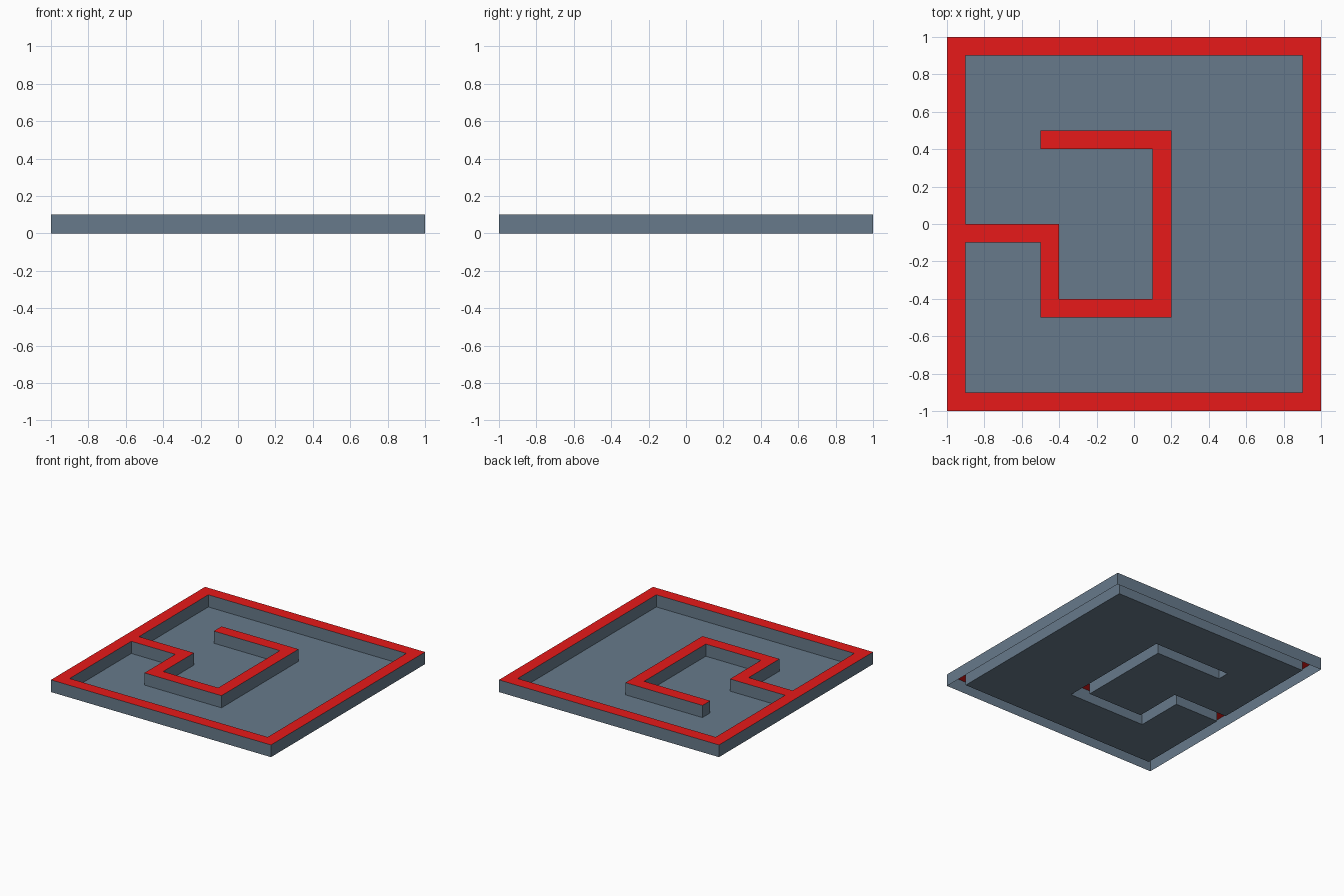
import bpy, bmesh

if "Cube" in bpy.data.objects:
    bpy.data.objects.remove(bpy.data.objects["Cube"])

CELL, COUNT, HEIGHT = 0.1, 20, 0.1

# Wall strips on the cell grid: x0, x1, y0, y1
WALLS = [
    (-1, 1, -1, -0.9), (-1, 1, 0.9, 1),          # front and back rim
    (-1, -0.9, -1, 1), (0.9, 1, -1, 1),          # left and right rim
    (-0.9, -0.4, -0.1, 0), (-0.5, -0.4, -0.5, 0),  # entry step
    (-0.5, 0.2, -0.5, -0.4), (0.1, 0.2, -0.5, 0.5), (-0.5, 0.2, 0.4, 0.5),  # hook
]


def is_wall(face):
    c = face.calc_center_median()
    return any(x0 < c.x < x1 and y0 < c.y < y1 for x0, x1, y0, y1 in WALLS)


# Flat sheet of square cells
bm = bmesh.new()
grid = [[bm.verts.new((-1 + i * CELL, -1 + j * CELL, 0)) for j in range(COUNT + 1)]
        for i in range(COUNT + 1)]
for i in range(COUNT):
    for j in range(COUNT):
        bm.faces.new((grid[i][j], grid[i + 1][j], grid[i + 1][j + 1], grid[i][j + 1]))

# Raise wall cells out of the sheet, leaving them hollow underneath
bm.normal_update()
cells = [f for f in bm.faces if is_wall(f)]
raised = bmesh.ops.extrude_face_region(bm, geom=cells)["geom"]
bmesh.ops.translate(bm, vec=(0, 0, HEIGHT),
                    verts=[g for g in raised if isinstance(g, bmesh.types.BMVert)])
leftover = [f for f in bm.faces if is_wall(f) and all(v.co.z < 0.01 for v in f.verts)]
if leftover:
    bmesh.ops.delete(bm, geom=leftover, context='FACES')

# Red wall tops
for f in bm.faces:
    f.material_index = int(all(v.co.z > HEIGHT / 2 for v in f.verts))

mesh = bpy.data.meshes.new("maze_tray")
bm.to_mesh(mesh)
bm.free()
grey = bpy.data.materials.new("grey_base")
grey.diffuse_color = (0.136, 0.195, 0.258, 1)
grey.use_nodes = True
grey.node_tree.nodes["Principled BSDF"].inputs["Base Color"].default_value = grey.diffuse_color
red = bpy.data.materials.new("red_wall_top")
red.diffuse_color = (0.8, 0.01, 0.01, 1)
red.use_nodes = True
red.node_tree.nodes["Principled BSDF"].inputs["Base Color"].default_value = red.diffuse_color
mesh.materials.append(grey)
mesh.materials.append(red)
bpy.context.collection.objects.link(bpy.data.objects.new("maze_tray", mesh))
